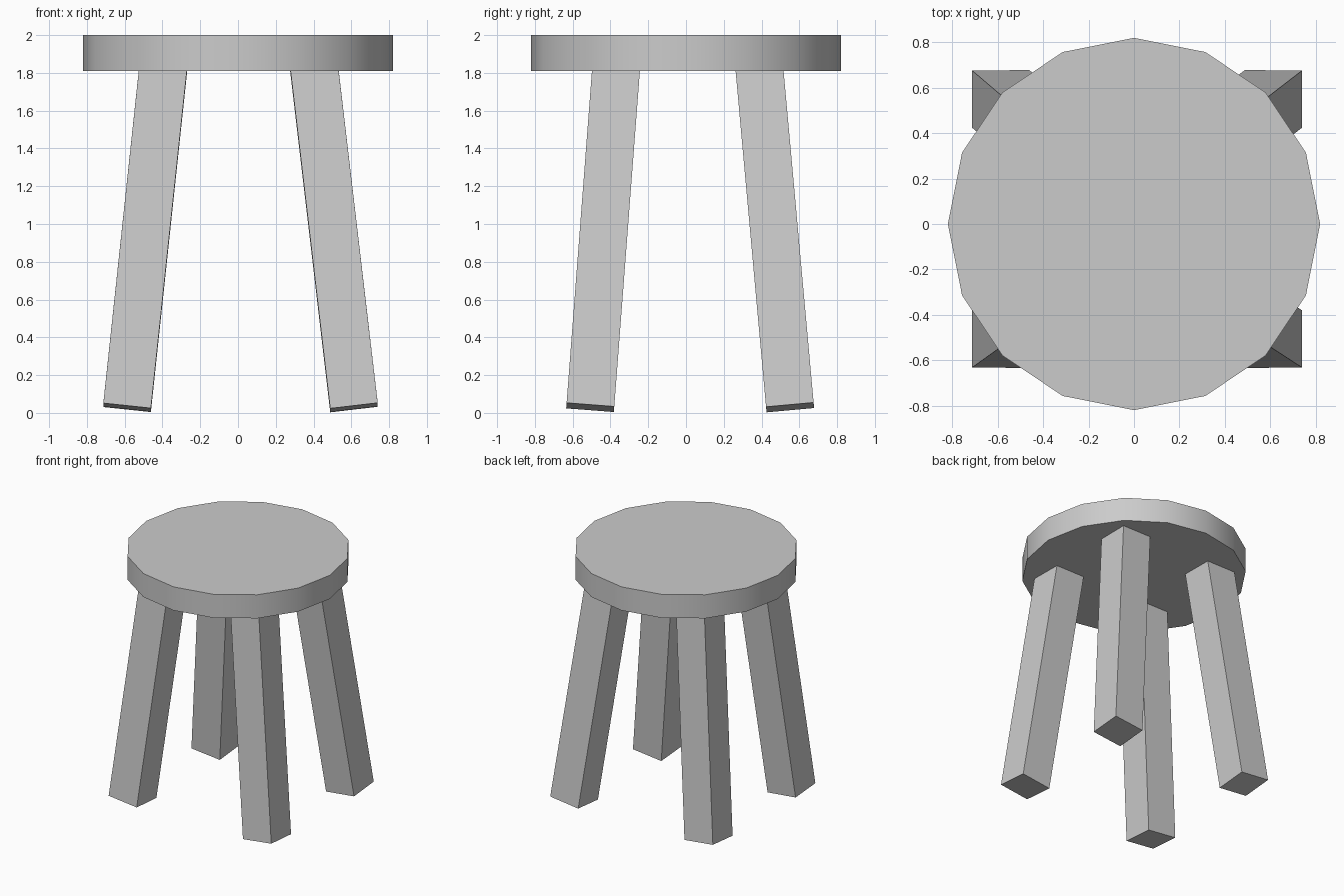
import bpy, math
from mathutils import Vector, Matrix

if "Cube" in bpy.data.objects:
    bpy.data.objects.remove(bpy.data.objects["Cube"])

# Round seat: 16-sided disc with a softly shaded rim
bpy.ops.mesh.primitive_cylinder_add(vertices=16, radius=0.82, depth=0.19,
                                    location=(0, 0, 1.905))
seat = bpy.context.object
seat.name = "seat"
bpy.ops.object.shade_smooth_by_angle(angle=math.radians(30))


def leg(name, foot, top, width=0.253):
    """Square post running from foot centre to top centre, ends cut square."""
    foot, top = Vector(foot), Vector(top)
    axis = (top - foot).normalized()
    side = Vector((1, 0, 0))
    side = (side - axis * side.dot(axis)).normalized()
    depth = axis.cross(side)
    bpy.ops.mesh.primitive_cube_add(size=1)
    post = bpy.context.object
    post.name = name
    rot = Matrix((side, depth, axis)).transposed().to_4x4()
    scale = Matrix.Diagonal((width, width, (top - foot).length, 1))
    post.data.transform(rot @ scale)
    post.location = (foot + top) / 2


# Splayed legs, slightly uneven, with tops sunk into the seat
columns = {"left": (-0.587, -0.393), "right": (0.614, 0.400)}
rows = {"front": (-0.507, -0.368), "back": (0.551, 0.386)}
for row, (fy, ty) in rows.items():
    for col, (fx, tx) in columns.items():
        leg(f"{row}_{col}_leg", (fx, fy, 0.029), (tx, ty, 1.85))
